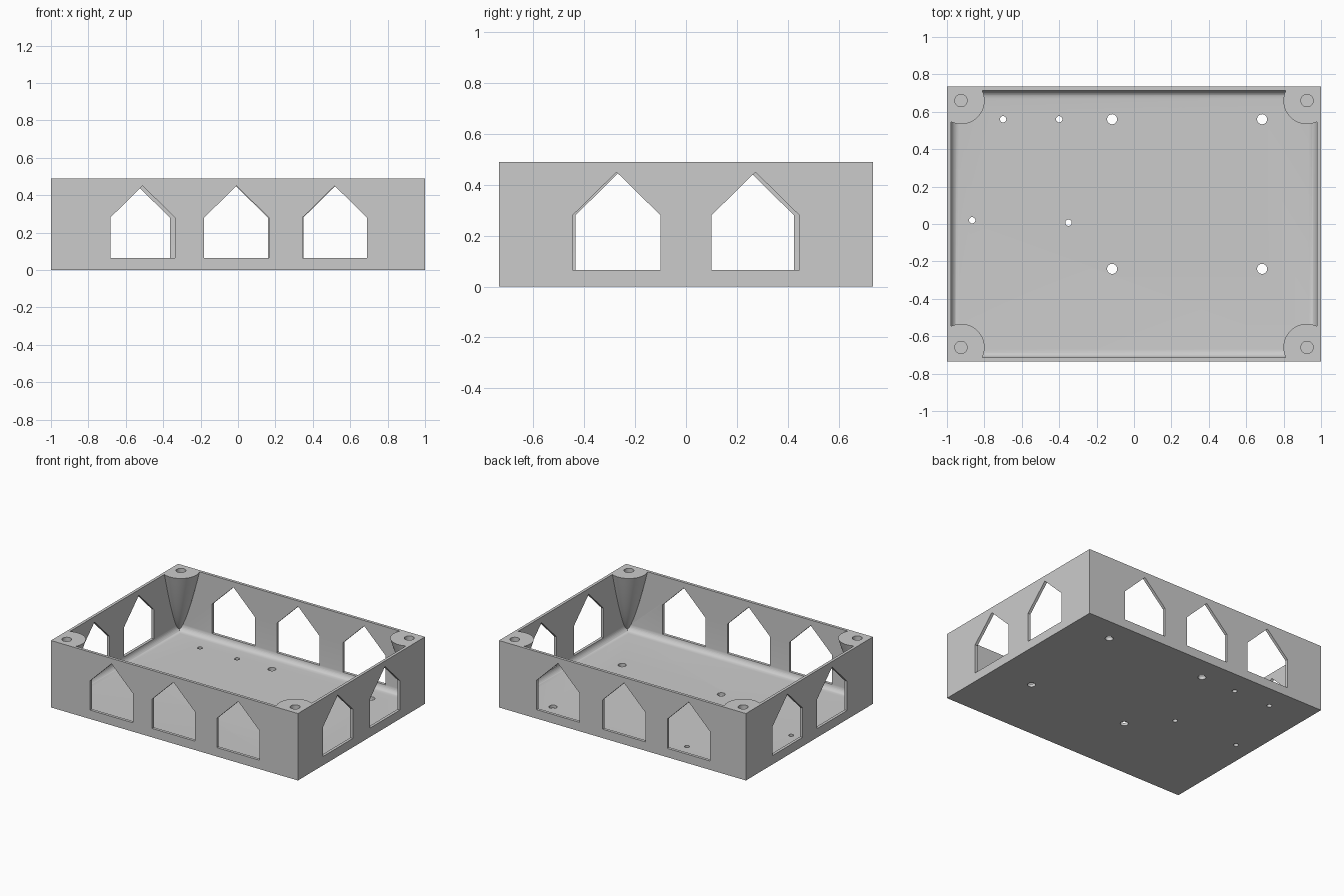
import bpy, bmesh, math

if "Cube" in bpy.data.objects:
    bpy.data.objects.remove(bpy.data.objects["Cube"])

HX, HY, H = 1.0, 0.735, 0.49      # half length, half depth, height
WALL, FLOOR, FILLET = 0.021, 0.022, 0.045
IX, IY = HX - WALL, HY - WALL


def make(name, bm):
    bmesh.ops.recalc_face_normals(bm, faces=bm.faces)
    mesh = bpy.data.meshes.new(name)
    bm.to_mesh(mesh)
    bm.free()
    ob = bpy.data.objects.new(name, mesh)
    bpy.context.collection.objects.link(ob)
    return ob


def loft(name, rings):
    """Closed solid through rings with equal point counts."""
    bm = bmesh.new()
    vs = [[bm.verts.new(p) for p in r] for r in rings]
    n = len(vs[0])
    for a, b in zip(vs, vs[1:]):
        for i in range(n):
            bm.faces.new((a[i], a[(i + 1) % n], b[(i + 1) % n], b[i]))
    bm.faces.new(vs[0][::-1])
    bm.faces.new(vs[-1])
    return make(name, bm)


def block(name, hx, hy, z0, z1):
    pts = [(-hx, -hy), (hx, -hy), (hx, hy), (-hx, hy)]
    return loft(name, [[(x, y, z) for x, y in pts] for z in (z0, z1)])


def cylinder(name, x, y, r, z0, z1, n=32):
    ring = [(x + r * math.cos(2 * math.pi * i / n), y + r * math.sin(2 * math.pi * i / n))
            for i in range(n)]
    return loft(name, [[(a, b, z) for a, b in ring] for z in (z0, z1)])


def cut(ob, cutter):
    cutter.hide_render = True
    m = ob.modifiers.new("cut", 'BOOLEAN')
    m.operation, m.solver, m.object = 'DIFFERENCE', 'EXACT', cutter
    bpy.context.view_layer.objects.active = ob
    bpy.ops.object.modifier_apply(modifier=m.name)
    bpy.data.objects.remove(cutter)


# Cavity with rounded floor edges
cavity = block("cavity", IX, IY, FLOOR, 0.6)
bm = bmesh.new()
bm.from_mesh(cavity.data)
edges = [e for e in bm.edges if all(v.co.z < 0.1 for v in e.verts)]
bmesh.ops.bevel(bm, geom=edges, offset=FILLET, segments=8, profile=0.5, affect='EDGES')
bm.to_mesh(cavity.data)
bm.free()


# Corner screw posts, tapering down into each corner
def post(sx, sy):
    c, r = 0.055, 0.125
    a0 = -math.asin(c / r)
    a1 = math.pi / 2 - a0
    levels = [(0.7, 1.0)]
    for k in range(11):
        f = 1 - k / 10
        levels.append((FLOOR + (H - FLOOR) * f, max(f ** 0.7, 0.05)))
    levels.append((0.0, 0.05))
    rings = []
    for z, s in levels:
        arc = [(s * (c + r * math.cos(a0 + (a1 - a0) * i / 24)),
                s * (c + r * math.sin(a0 + (a1 - a0) * i / 24))) for i in range(25)]
        pts = arc + [(-0.01, arc[-1][1]), (-0.01, -0.01), (arc[0][0], -0.01)]
        rings.append([(sx * (IX - u), sy * (IY - v), z) for u, v in pts])
    return loft("post", rings)


corners = [(sx, sy) for sx in (-1, 1) for sy in (-1, 1)]
for sx, sy in corners:
    cut(cavity, post(sx, sy))

tray = block("open_box", HX, HY, 0, H)
cut(tray, cavity)

# Blind screw holes in the posts
for sx, sy in corners:
    cut(tray, cylinder("screw_hole", sx * 0.925, sy * 0.66, 0.033, H - 0.2, 0.6))


# House-shaped windows
def window(center, side, along_x):
    prof = [(-0.173, 0.065), (0.173, 0.065), (0.173, 0.28), (0, 0.45), (-0.173, 0.28)]
    wall = HY if along_x else HX
    rings = []
    for d in (wall - 0.06, wall + 0.05):
        d *= side
        rings.append([(center + a, d, z) if along_x else (d, center + a, z) for a, z in prof])
    return loft("window", rings)


for along_x, side, centers in [(True, -1, (-0.51, -0.008, 0.517)),
                               (True, 1, (-0.537, -0.013, 0.522)),
                               (False, 1, (-0.273, 0.273)),
                               (False, -1, (-0.262, 0.252))]:
    for c in centers:
        cut(tray, window(c, side, along_x))

# Mounting holes through the floor
for r, spots in [(0.017, [(-0.70, 0.56), (-0.40, 0.56), (-0.865, 0.02), (-0.35, 0.007)]),
                 (0.027, [(-0.117, 0.56), (0.685, 0.56), (-0.117, -0.24), (0.685, -0.24)])]:
    for x, y in spots:
        cut(tray, cylinder("floor_hole", x, y, r, -0.1, 0.1, 24))

bpy.context.view_layer.objects.active = tray
tray.select_set(True)
bpy.ops.object.shade_smooth_by_angle(angle=math.radians(30))
